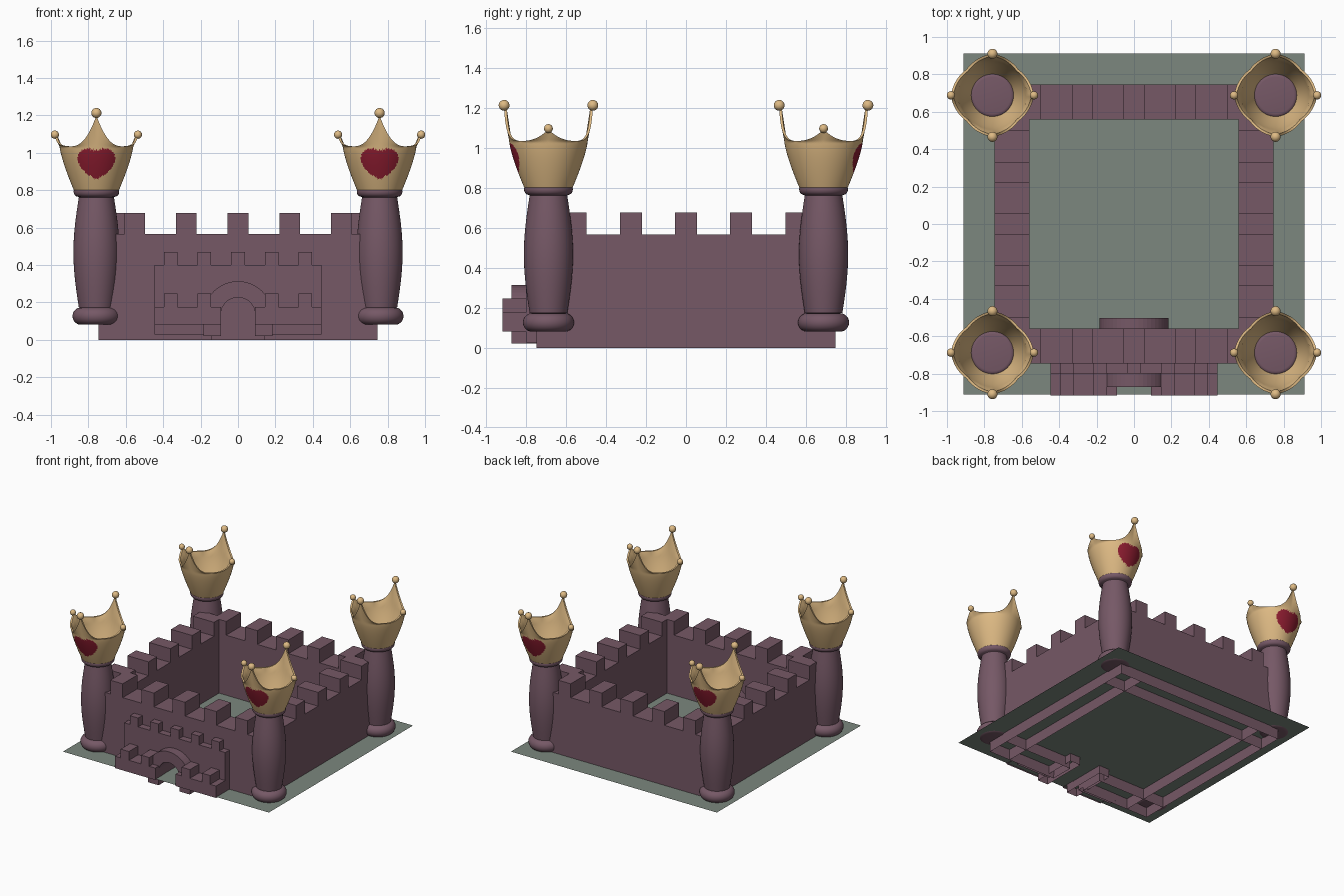
import bpy, bmesh, math
from math import pi, sin, cos

if "Cube" in bpy.data.objects:
    bpy.data.objects.remove(bpy.data.objects["Cube"])


def material(name, rgb):
    m = bpy.data.materials.new(name)
    m.diffuse_color = (*rgb, 1)
    m.use_nodes = True
    m.node_tree.nodes["Principled BSDF"].inputs["Base Color"].default_value = m.diffuse_color
    return m


STONE = material("mauve_stone", (0.18, 0.098, 0.133))
GOLD = material("pale_gold", (0.73, 0.49, 0.23))
RED = material("deep_red", (0.27, 0.012, 0.03))
GROUND = material("grey_green", (0.20, 0.245, 0.21))


def make_object(name, mesh, loc=(0, 0, 0), rot=0):
    ob = bpy.data.objects.new(name, mesh)
    ob.location = loc
    ob.rotation_euler.z = rot
    bpy.context.collection.objects.link(ob)
    return ob


def finish(name, bm, mats, smooth=False):
    bmesh.ops.recalc_face_normals(bm, faces=bm.faces[:])
    me = bpy.data.meshes.new(name)
    bm.to_mesh(me)
    bm.free()
    for m in mats:
        me.materials.append(m)
    if smooth:
        me.shade_smooth()
        me.set_sharp_from_angle(angle=math.radians(40))
    return me


def extrude_profile(name, pts, y0, y1, open_bottom=True):
    """Extrude an x-z outline along y, leaving the lowest edges open."""
    bm = bmesh.new()
    a = [bm.verts.new((x, y0, z)) for x, z in pts]
    b = [bm.verts.new((x, y1, z)) for x, z in pts]
    bm.faces.new(a)
    bm.faces.new(b[::-1])
    low = min(z for _, z in pts) + 1e-4
    for i in range(len(pts)):
        j = (i + 1) % len(pts)
        if open_bottom and pts[i][1] < low and pts[j][1] < low:
            continue
        bm.faces.new((a[i], b[i], b[j], a[j]))
    return finish(name, bm, [STONE])


def half_arch(r, zc, n=24):
    """Arch curve from the left springing point to the right one."""
    return [(-r * cos(pi * i / n), zc + r * sin(pi * i / n)) for i in range(n + 1)]


def battlement(x0, x1, z0, z1, z2, centres, w, notch=None):
    """Outline of a wall with merlons and an optional arched doorway."""
    pts = [(x1, z0), (x1, z1)]
    for c in sorted(centres, reverse=True):
        pts += [(c + w / 2, z1), (c + w / 2, z2), (c - w / 2, z2), (c - w / 2, z1)]
    pts += [(x0, z1), (x0, z0)]
    if notch:
        pts += [(-notch, z0)] + half_arch(notch, ARCH_Z) + [(notch, z0)]
    return pts


# Ground plate
bm = bmesh.new()
bmesh.ops.create_grid(bm, x_segments=1, y_segments=1, size=0.911)
make_object("ground_plate", finish("ground_plate", bm, [GROUND]), (0, 0, 0.087))

# Four castle walls
ARCH_Z = 0.13
OUT, INN = 0.747, 0.56
big = [i * 0.276 for i in range(-2, 3)]
plain = battlement(-OUT, OUT, 0, 0.567, 0.677, big, 0.11)
door = battlement(-OUT, OUT, 0, 0.567, 0.677, big, 0.11, 0.14)
make_object("front_wall", extrude_profile("front_wall", door, -OUT, -INN))
wall = extrude_profile("plain_wall", plain, -OUT, -INN)
for name, rot in (("right_wall", pi / 2), ("back_wall", pi), ("left_wall", -pi / 2)):
    make_object(name, wall, rot=rot)

# Gatehouse: tall panel, two low parapets and the arch
small = [i * 0.18 for i in range(-2, 3)]
panel = battlement(-0.447, 0.447, 0.028, 0.40, 0.47, small, 0.073, 0.14)
make_object("gate_panel", extrude_profile("gate_panel", panel, -0.80, -0.745))
for name, s in (("left_parapet", -1), ("right_parapet", 1)):
    x0, x1 = sorted((s * 0.09, s * 0.447))
    low = battlement(x0, x1, 0.082, 0.177, 0.247, [s * 0.18, s * 0.36], 0.073)
    make_object(name, extrude_profile(name, low, -0.917, -0.799))
ring = ([(-0.184, 0.022)] + half_arch(0.184, ARCH_Z) + [(0.184, 0.022), (0.092, 0.022)]
        + half_arch(0.092, ARCH_Z + 0.005)[::-1] + [(-0.092, 0.022)])
make_object("gate_arch", extrude_profile("gate_arch", ring, -0.872, -0.503))


# Tower column: rounded foot, swelling shaft, collar
def lathe(name, prof, n=48):
    bm = bmesh.new()
    rings = [[bm.verts.new((r * cos(2 * pi * i / n), r * sin(2 * pi * i / n), z))
              for i in range(n)] for r, z in prof]
    for a, b in zip(rings, rings[1:]):
        for i in range(n):
            j = (i + 1) % n
            bm.faces.new((a[i], a[j], b[j], b[i]))
    bm.faces.new(rings[0])
    bm.faces.new(rings[-1])
    return finish(name, bm, [STONE], True)


def bulge(r, zc, dr, dz, n=10):
    return [(r + dr * cos(t), zc + dz * sin(t))
            for t in (-pi / 2 + pi * i / n for i in range(n + 1))]


profile = bulge(0.083, 0.127, 0.045, 0.046)
profile += [(0.094 + 0.029 * sin(pi * i / 16), 0.174 + 0.588 * i / 16) for i in range(17)]
profile += bulge(0.098, 0.793, 0.024, 0.028)
column = lathe("tower_column", profile)

# Crown: flared shell with two tall and two short points
Z0, RIM = 0.797, 1.03


def crown_point(a, v, inset):
    k = a / (pi / 2)
    near = round(k)
    tip = (1 - 2 * abs(k - near)) if abs(k - near) < 0.5 else 0
    rise = 0.005 + (0.165 if near % 2 else 0.058) * tip ** 3
    z = Z0 + v * (RIM + rise - Z0)
    u = min(1, (z - Z0) / (RIM - Z0))
    r = 0.119 + 0.077 * (1 - (1 - u) ** 1.3) - inset
    if z > RIM:
        r += 0.026 * (z - RIM) / rise * tip
    return (r * cos(a), r * sin(a), z)


def in_heart(p):
    x, y = p.x / 0.088, (p.z - 0.93) / 0.075
    return p.y < 0 and (x * x + y * y - 1) ** 3 < x * x * y ** 3


def build_crown(n=160, rows=36, inner_rows=10):
    bm = bmesh.new()
    levels = [(i / rows, 0) for i in range(rows + 1)]
    levels += [(1 - i / inner_rows, 0.013) for i in range(inner_rows + 1)]
    rings = [[bm.verts.new(crown_point(2 * pi * i / n, v, t)) for i in range(n)]
             for v, t in levels]
    for k, (a, b) in enumerate(zip(rings, rings[1:])):
        for i in range(n):
            j = (i + 1) % n
            f = bm.faces.new((a[i], a[j], b[j], b[i]))
            # heart painted on the outer front of the shell
            if k < rows and in_heart(f.calc_center_median()):
                f.material_index = 1
    return finish("crown", bm, [GOLD, RED], True)


def build_balls():
    bm = bmesh.new()
    for i in range(4):
        tall = i % 2
        ret = bmesh.ops.create_uvsphere(bm, u_segments=20, v_segments=12,
                                        radius=0.027 if tall else 0.022)
        bmesh.ops.translate(bm, verts=ret["verts"], vec=(
            0.222 * cos(i * pi / 2), 0.222 * sin(i * pi / 2), 1.213 if tall else 1.097))
    return finish("crown_balls", bm, [GOLD], True)


crown, balls = build_crown(), build_balls()
for side, sx in (("left", -1), ("right", 1)):
    for end, sy in (("front", -1), ("back", 1)):
        loc, rot = (sx * 0.757, sy * 0.688, 0), (pi if sy > 0 else 0)
        for part, me in (("tower_column", column), ("crown", crown), ("crown_balls", balls)):
            make_object(f"{end}_{side}_{part}", me, loc, rot)
